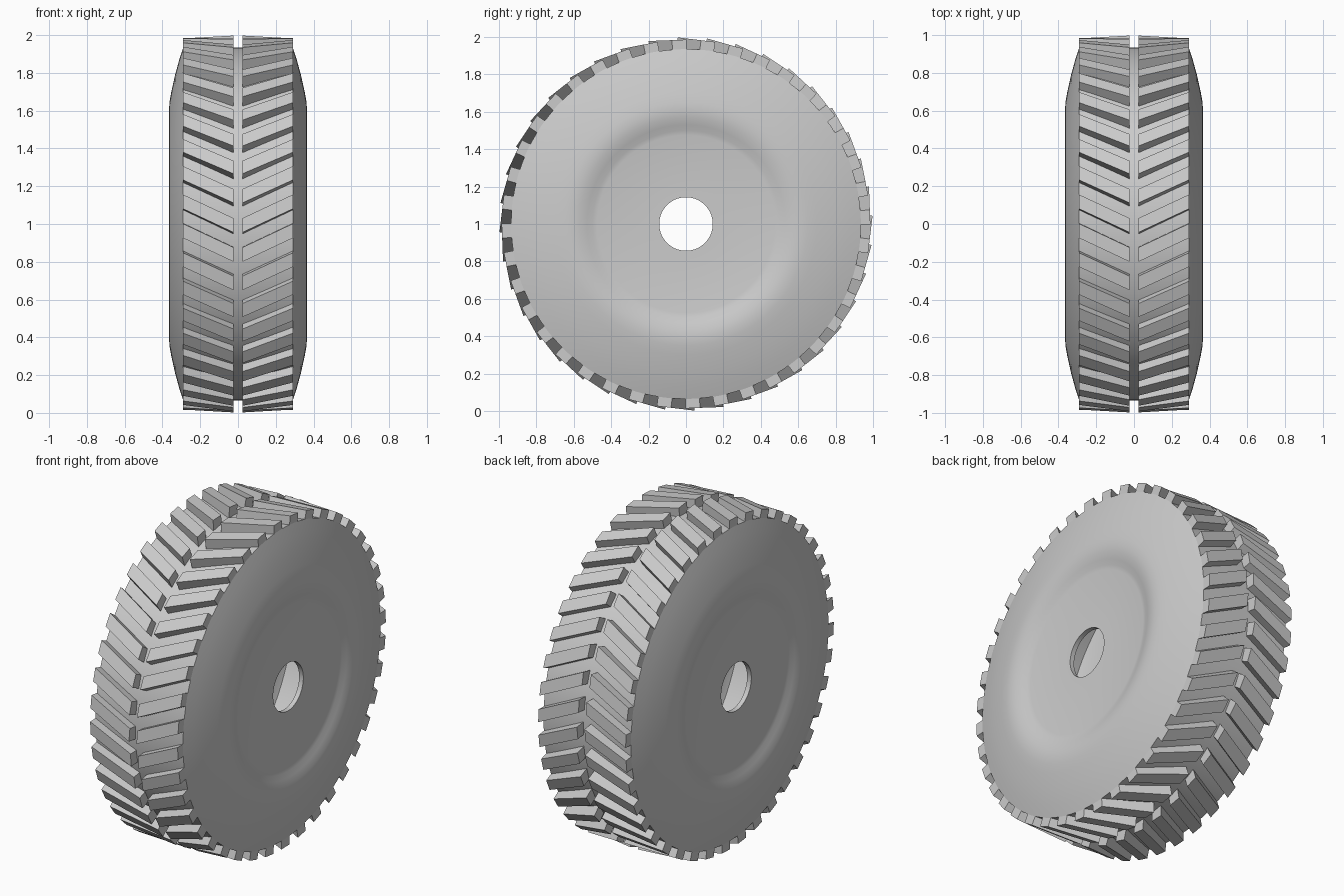
import bpy, bmesh, math
from mathutils import Matrix, Vector

cube = bpy.data.objects.get("Cube")
if cube:
    bpy.data.objects.remove(cube, do_unlink=True)

AXLE = Vector((0, 0, 1))
LUGS = 40

grey = bpy.data.materials.new("rubber_grey")
grey.use_nodes = True
grey.diffuse_color = (0.6, 0.6, 0.6, 1)
grey.node_tree.nodes["Principled BSDF"].inputs["Base Color"].default_value = (0.6, 0.6, 0.6, 1)


def make_object(name, bm):
    bmesh.ops.recalc_face_normals(bm, faces=bm.faces)
    mesh = bpy.data.meshes.new(name)
    bm.to_mesh(mesh)
    bm.free()
    mesh.materials.append(grey)
    obj = bpy.data.objects.new(name, mesh)
    obj.location = AXLE
    bpy.context.collection.objects.link(obj)
    return obj


def shade(obj, degrees):
    bpy.ops.object.select_all(action='DESELECT')
    obj.select_set(True)
    bpy.context.view_layer.objects.active = obj
    bpy.ops.object.shade_smooth_by_angle(angle=math.radians(degrees))


# Hollow tyre: half profile as (x, radius), inner wall follows the outer one
outer = [(0, .935), (.29, .935), (.311, .87), (.333, .79), (.353, .70), (.362, .65),
         (.365, .61), (.361, .57), (.35, .53), (.339, .5), (.334, .475), (.333, .143)]
inner = [(x - .028, r) for x, r in reversed(outer[2:])] + [(.265, .907), (0, .907)]
half = outer + inner
profile = half + [(-x, r) for x, r in reversed(half[1:-1])]

bm = bmesh.new()
ring = [bm.verts.new((x, 0, r)) for x, r in profile]
edges = []
for i, v in enumerate(ring):
    w = ring[(i + 1) % len(ring)]
    if v.co.x or w.co.x:
        edges.append(bm.edges.new((v, w)))
bmesh.ops.spin(bm, geom=ring + edges, axis=(1, 0, 0), cent=(0, 0, 0),
               angle=math.tau, steps=128, use_merge=True)
bmesh.ops.remove_doubles(bm, verts=bm.verts, dist=1e-4)
shade(make_object("tyre_body", bm), 20)

# Tread lugs: slanted flat-topped blocks in mirrored pairs around the rim
bm = bmesh.new()
for n in range(LUGS):
    turn = Matrix.Rotation(-(math.tau * n / LUGS + .12), 4, 'X')
    for side in (-1, 1):
        corners = {}
        for x, slant in ((.29, 0), (.025, -.125)):
            for y in (-.038, .038):
                for z in (.915, .985):
                    co = turn @ Vector((side * x, slant + y, z))
                    corners[x == .29, y > 0, z > .95] = bm.verts.new(co)
        for axis in range(3):
            for end in (False, True):
                loop = []
                for a, b in ((0, 0), (1, 0), (1, 1), (0, 1)):
                    key = [bool(a), bool(b)]
                    key.insert(axis, end)
                    loop.append(corners[tuple(key)])
                bm.faces.new(loop)
make_object("tread_lugs", bm)
